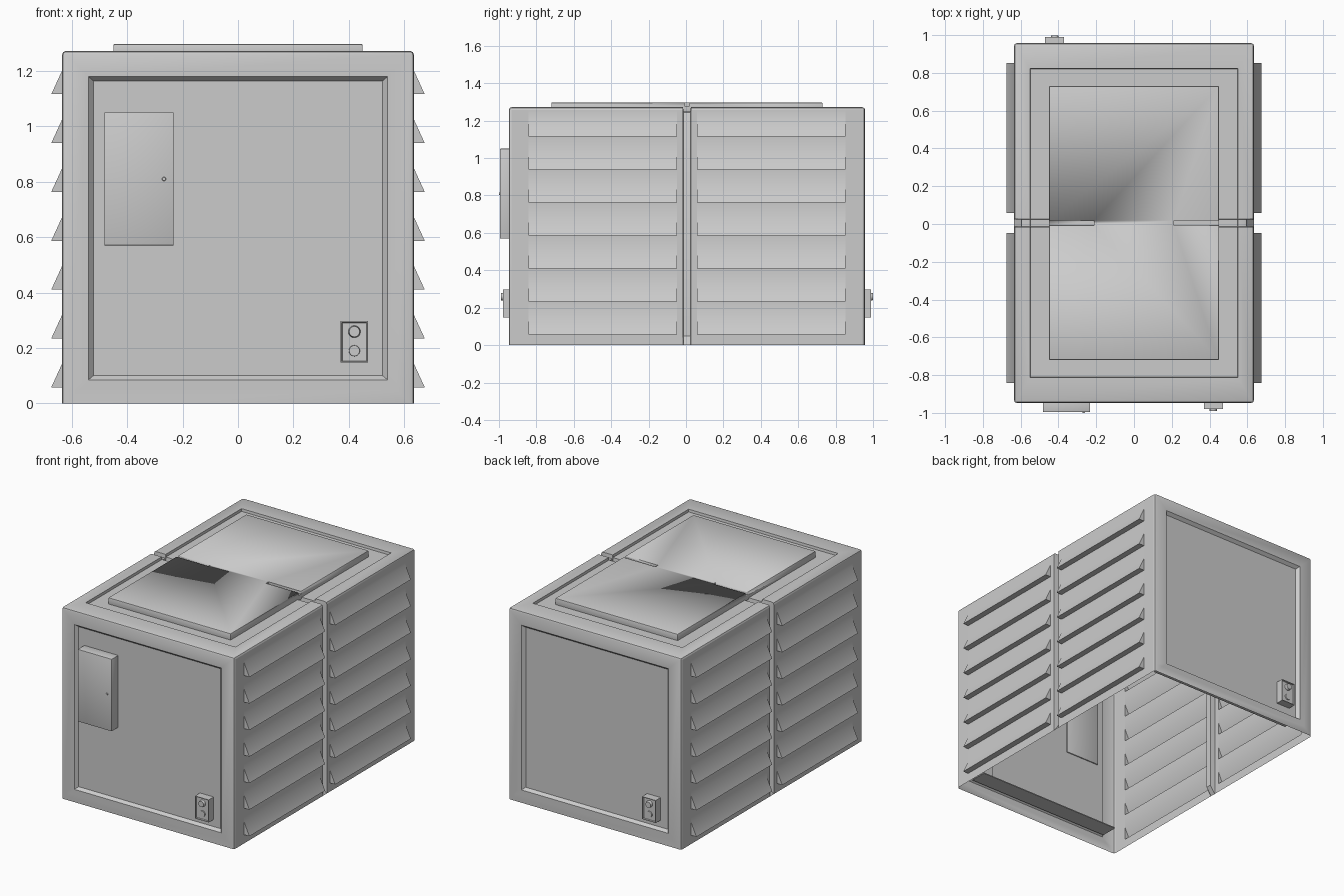
import bpy, bmesh
from math import pi, copysign
from mathutils import Vector, Matrix

if "Cube" in bpy.data.objects:
    bpy.data.objects.remove(bpy.data.objects["Cube"])

CY = 0.005                      # centre of the housing along y
HX, HY, H, R = 0.635, 0.952, 1.272, 0.014


def finish(bm, name, smooth=True):
    bmesh.ops.recalc_face_normals(bm, faces=bm.faces)
    me = bpy.data.meshes.new(name)
    bm.to_mesh(me)
    bm.free()
    ob = bpy.data.objects.new(name, me)
    ob.location.y = CY
    bpy.context.collection.objects.link(ob)
    bpy.ops.object.select_all(action='DESELECT')
    ob.select_set(True)
    bpy.context.view_layer.objects.active = ob
    if smooth:
        bpy.ops.object.shade_smooth_by_angle(angle=pi / 6)
    return ob


def add_box(bm, lo, hi):
    lo, hi = Vector(lo), Vector(hi)
    m = Matrix.Translation((lo + hi) / 2) @ Matrix.Diagonal((*(hi - lo), 1))
    return bmesh.ops.create_cube(bm, size=1, matrix=m)['verts']


def box(name, lo, hi, bevel=0.0):
    bm = bmesh.new()
    add_box(bm, lo, hi)
    if bevel:
        bmesh.ops.bevel(bm, geom=bm.edges[:], offset=bevel, segments=2,
                        profile=0.5, affect='EDGES')
    return finish(bm, name)


def knob(name, x, z, y0, y1, r0, r1, n=20):
    """Round part whose axis runs along y, from y0 to y1."""
    bm = bmesh.new()
    m = Matrix.Translation((x, (y0 + y1) / 2, z)) @ Matrix.Rotation(
        pi / 2 if y1 < y0 else -pi / 2, 4, 'X')
    bmesh.ops.create_cone(bm, cap_ends=True, segments=n, radius1=r0, radius2=r1,
                          depth=abs(y1 - y0), matrix=m)
    return finish(bm, name)


# --- housing: open-bottomed sheet box with rounded edges
bm = bmesh.new()
add_box(bm, (-HX, -HY, 0), (HX, HY, H))
edges = [e for e in bm.edges if max(v.co.z for v in e.verts) > 0.1]
bmesh.ops.bevel(bm, geom=edges, offset=R, segments=2, profile=0.5, affect='EDGES')
bm.normal_update()
bmesh.ops.delete(bm, geom=[f for f in bm.faces if f.normal.z < -0.9], context='FACES')


def big_face(n):
    bm.normal_update()
    return max((f for f in bm.faces if f.normal.dot(Vector(n)) > 0.9),
               key=lambda f: f.calc_area())


# door recess on the front and the back
for s in (-1, 1):
    f = big_face((0, s, 0))
    for hx, z0, z1, y in ((0.54, 0.085, 1.18, HY), (0.522, 0.10, 1.163, HY - 0.02)):
        bmesh.ops.inset_individual(bm, faces=[f], thickness=0.01)
        for v in f.verts:
            v.co = (copysign(hx, v.co.x), s * y, z1 if v.co.z > 0.6 else z0)

# roof recess
f = big_face((0, 0, 1))
for hx, hy, z in ((0.55, 0.818, H), (0.548, 0.816, H - 0.017)):
    bmesh.ops.inset_individual(bm, faces=[f], thickness=0.01)
    for v in f.verts:
        v.co = (copysign(hx, v.co.x), copysign(hy, v.co.y), z)

# centre groove around roof and sides, running out at the foot
for co, no in [((0, y, 0), (0, 1, 0)) for y in (-0.021, -0.018, 0.018, 0.021)] + \
              [((0, 0, 0.05), (0, 0, 1))]:
    bmesh.ops.bisect_plane(bm, geom=bm.verts[:] + bm.edges[:] + bm.faces[:],
                           plane_co=co, plane_no=no, dist=1e-5)
for v in bm.verts:
    if abs(v.co.y) < 0.0195 and v.co.z > 0.01:
        if abs(v.co.x) > 0.6:
            v.co.x -= copysign(0.036, v.co.x)
        if v.co.z > 1.2:
            v.co.z -= 0.024

# side sheets with pressed louvers replace the plain sides
bm.normal_update()
bmesh.ops.delete(bm, context='FACES', geom=[
    f for f in bm.faces if abs(f.normal.x) > 0.95 and f.calc_area() > 0.04
    and abs(f.calc_center_median().x) > 0.63])
profile = [(HX, 0), ]
for i in range(7):
    z = 0.058 + i * 0.1763
    profile += [(HX, z), (0.674, z), (HX, z + 0.085)]
profile.append((HX, H - R))
YA, YB = 0.053, 0.848
for sx in (-1, 1):
    for sy in (-1, 1):
        def face(*pts):
            bm.faces.new([bm.verts.new((sx * x, sy * y, z)) for x, y, z in pts])
        for y0, y1 in ((0.021, YA), (YB, HY - R)):
            face((HX, y0, 0), (HX, y1, 0), (HX, y1, H - R), (HX, y0, H - R))
        for (xa, za), (xb, zb) in zip(profile, profile[1:]):
            face((xa, YA, za), (xa, YB, za), (xb, YB, zb), (xb, YA, zb))
        for i in range(1, 22, 3):
            for y in (YA, YB):
                face(*[(x, y, z) for x, z in profile[i:i + 3]])
bmesh.ops.remove_doubles(bm, verts=bm.verts, dist=1e-4)
finish(bm, "housing")

# --- raised roof panel with two slots
panel = box("roof_panel", (-0.45, -0.725, H - 0.03), (0.45, 0.725, 1.297), 0.005)
for s in (-1, 1):
    xs = sorted((s * 0.212, s * 0.5))
    cutter = box("slot_cutter", (xs[0], -0.013, 1.278), (xs[1], 0.013, 1.35))
    cutter.hide_render = True
    mod = panel.modifiers.new("slot", 'BOOLEAN')
    mod.operation, mod.object, mod.solver = 'DIFFERENCE', cutter, 'EXACT'
    bpy.context.view_layer.objects.active = panel
    bpy.ops.object.modifier_apply(modifier=mod.name)
    bpy.data.objects.remove(cutter)

# --- control cabinet with its latch on the front door
box("control_cabinet", (-0.482, -1.0, 0.57), (-0.232, -0.925, 1.05), 0.003)
knob("cabinet_latch", -0.267, 0.81, -0.998, -1.005, 0.008, 0.006, 12)

# --- switch boxes, front right and rotated to the back; inner door ledges
for side, s in (("front", -1), ("back", 1)):
    cx = -s * 0.42
    bm = bmesh.new()
    add_box(bm, *zip(*[sorted(p) for p in ((cx - 0.05, cx + 0.05),
                                           (s * 0.925, s * 0.984), (0.147, 0.297))]))
    bm.normal_update()
    f = next(f for f in bm.faces if f.normal.y * s > 0.9)
    bmesh.ops.inset_individual(bm, faces=[f], thickness=0.006)
    bmesh.ops.inset_individual(bm, faces=[f], thickness=0.003, depth=-0.008)
    finish(bm, side + "_switch_box")
    knob(side + "_switch_button", cx, 0.259, s * 0.97, s * 0.994, 0.023, 0.019)
    knob(side + "_switch_socket", cx, 0.19, s * 0.97, s * 0.982, 0.021, 0.019)
    ys = sorted((s * 0.82, s * 0.932))
    box(side + "_inner_ledge", (-0.53, ys[0], 0.086), (0.53, ys[1], 0.092))
